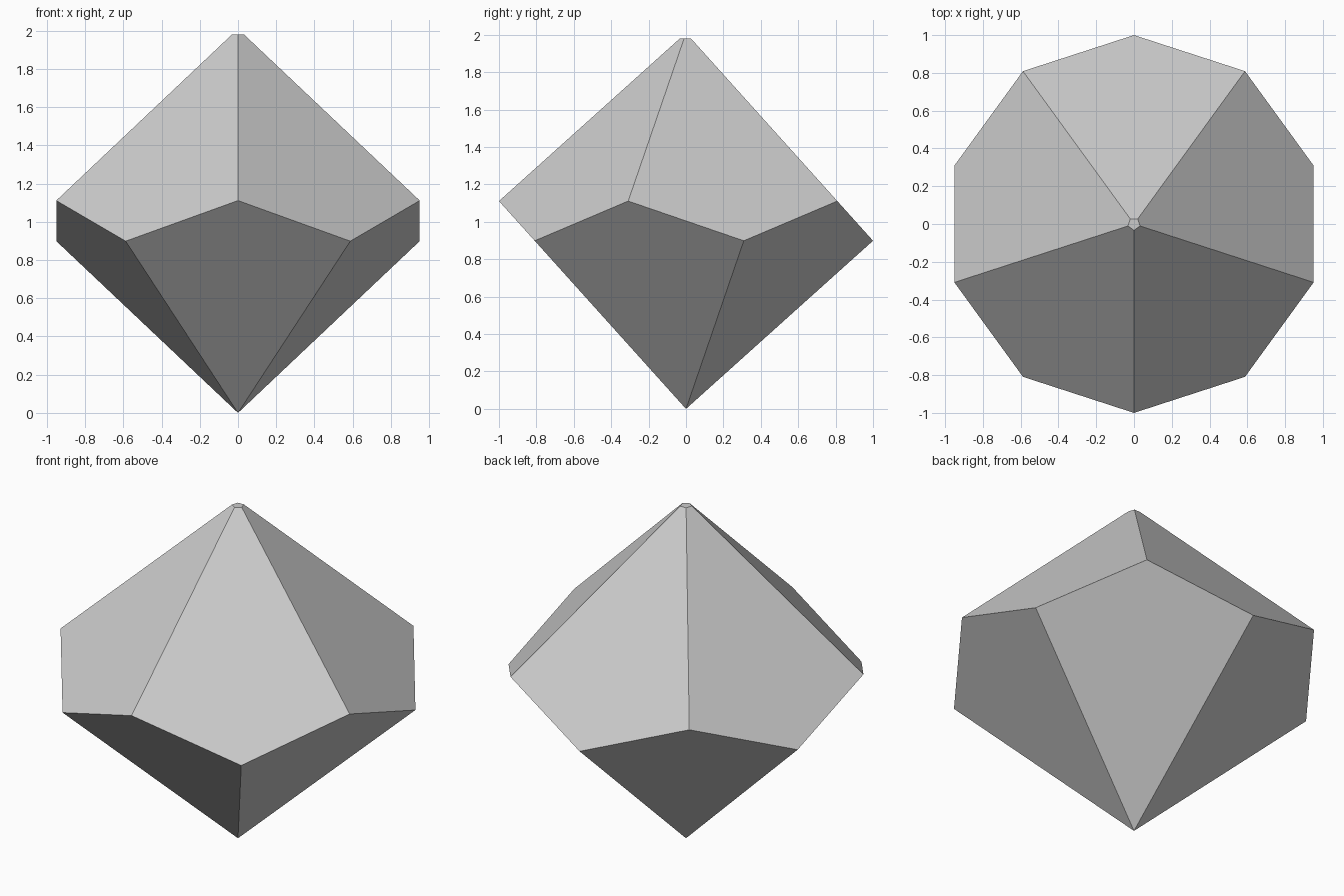
import bpy
import bmesh
from math import cos, sin, pi
from mathutils import Vector

cube = bpy.data.objects.get("Cube")
if cube:
    bpy.data.objects.remove(cube, do_unlink=True)

SIDES = 5
HALF = 1.005                                   # centre to each tip
CUT = 1.98                                     # height of the clipped tip
c = cos(pi / SIDES)
ZIG = HALF * (1 - c) / (1 + c)                 # keeps every kite face flat

grey = bpy.data.materials.new("plain_grey")
grey.use_nodes = True
colour = (0.6, 0.6, 0.6, 1)
grey.diffuse_color = colour
grey.node_tree.nodes["Principled BSDF"].inputs["Base Color"].default_value = colour

# Zigzag girdle between two tips
bm = bmesh.new()
top = bm.verts.new((0, 0, 2 * HALF))
bottom = bm.verts.new((0, 0, 0))
n = 2 * SIDES
girdle = []
for i in range(n):
    a = -pi / 2 + i * 2 * pi / n
    z = HALF + (ZIG if i % 2 == 0 else -ZIG)
    girdle.append(bm.verts.new((cos(a), sin(a), z)))

# Kite faces, alternating between the upper and lower tip
for i in range(n):
    kite = [girdle[i], girdle[(i + 1) % n], girdle[(i + 2) % n]]
    bm.faces.new([top] + kite if i % 2 == 0 else [bottom] + kite[::-1])

# Clip the upper tip to a small flat pentagon
cut = bmesh.ops.bisect_plane(bm, geom=bm.verts[:] + bm.edges[:] + bm.faces[:],
                             plane_co=Vector((0, 0, CUT)), plane_no=Vector((0, 0, 1)),
                             clear_outer=True)
rim = [e for e in cut["geom_cut"] if isinstance(e, bmesh.types.BMEdge)]
bmesh.ops.contextual_create(bm, geom=rim)
bmesh.ops.recalc_face_normals(bm, faces=bm.faces[:])

mesh = bpy.data.meshes.new("ten_sided_die")
bm.to_mesh(mesh)
bm.free()
mesh.materials.append(grey)
die = bpy.data.objects.new("ten_sided_die", mesh)
bpy.context.collection.objects.link(die)
